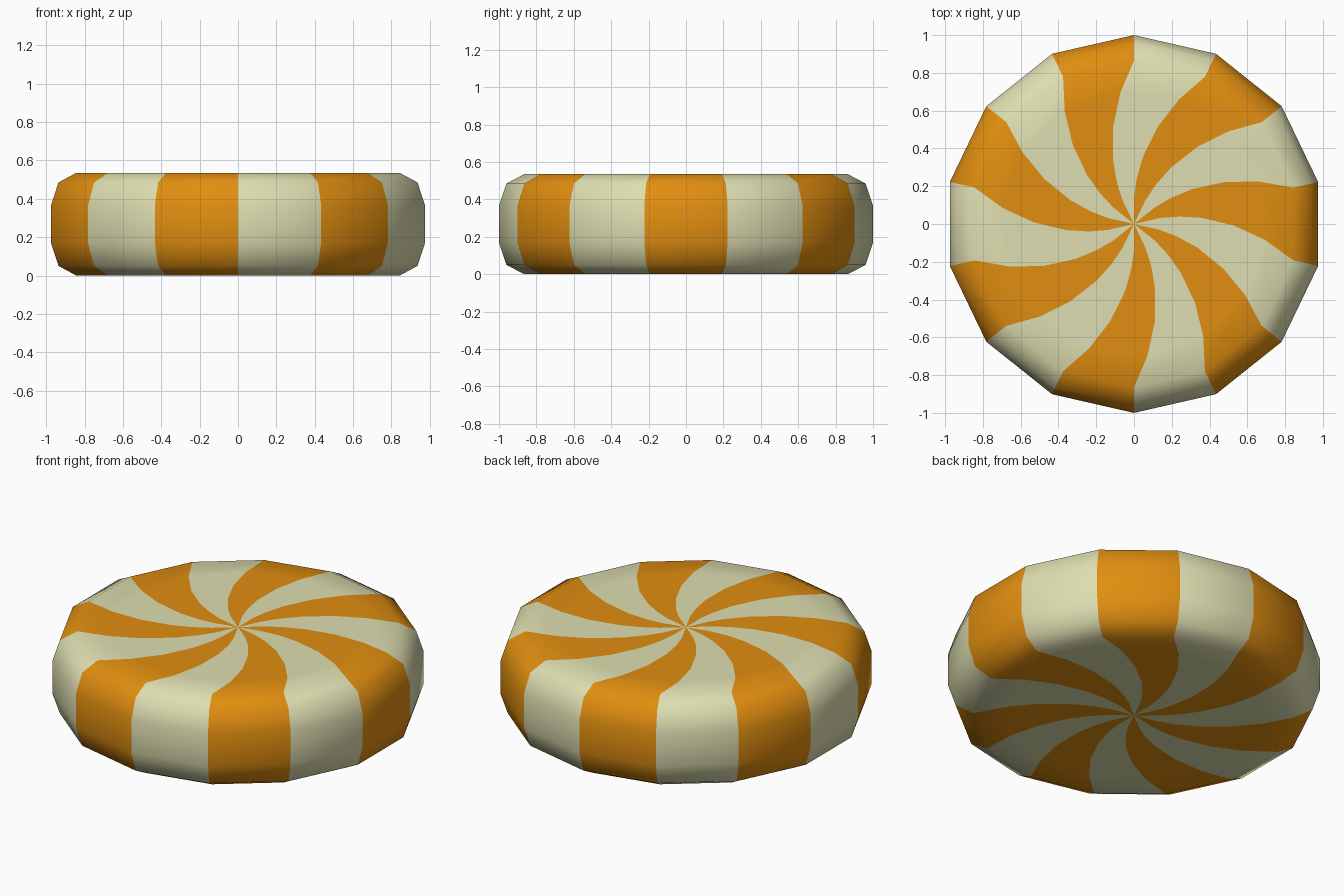
import bpy, bmesh, math

if "Cube" in bpy.data.objects:
    bpy.data.objects.remove(bpy.data.objects["Cube"])

SIDES = 14
STEP = 2 * math.pi / SIDES


def material(name, rgb):
    m = bpy.data.materials.new(name)
    m.diffuse_color = (*rgb, 1)
    m.use_nodes = True
    m.node_tree.nodes["Principled BSDF"].inputs["Base Color"].default_value = m.diffuse_color
    return m


# swirl: stripes turn by one full sector between the flat edge and the centre
def twist(r):
    return STEP * min(max((0.865 - r) / 0.72, 0), 1)


# half profile (radius, height) from the bottom centre to the top centre
H = 0.535
flat = [0.03, 0.14, 0.24, 0.36, 0.53, 0.70, 0.865]
edge = [(0.96, 0.05), (1.0, 0.17)]
lower = [(r, 0.0) for r in flat] + edge
profile = lower + [(r, H - z) for r, z in reversed(lower)]

bm = bmesh.new()
rings = []
for r, z in profile:
    ring = []
    for k in range(SIDES):
        a = math.pi / 2 + k * STEP + twist(r)
        ring.append(bm.verts.new((r * math.cos(a), r * math.sin(a), z)))
    rings.append(ring)

# stripes: alternate the colour by sector
for lo, hi in zip(rings, rings[1:]):
    for k in range(SIDES):
        n = (k + 1) % SIDES
        f = bm.faces.new((lo[k], lo[n], hi[n], hi[k]))
        f.material_index = k % 2

# centre fans
for ring, z in ((rings[0], 0.0), (rings[-1], H)):
    c = bm.verts.new((0, 0, z))
    for k in range(SIDES):
        f = bm.faces.new((ring[k], ring[(k + 1) % SIDES], c))
        f.material_index = k % 2

bmesh.ops.recalc_face_normals(bm, faces=bm.faces)
for f in bm.faces:
    f.smooth = True

mesh = bpy.data.meshes.new("swirl_candy")
bm.to_mesh(mesh)
bm.free()
mesh.materials.append(material("orange", (0.75, 0.27, 0.005)))
mesh.materials.append(material("cream", (0.73, 0.73, 0.44)))
candy = bpy.data.objects.new("swirl_candy", mesh)
bpy.context.collection.objects.link(candy)
